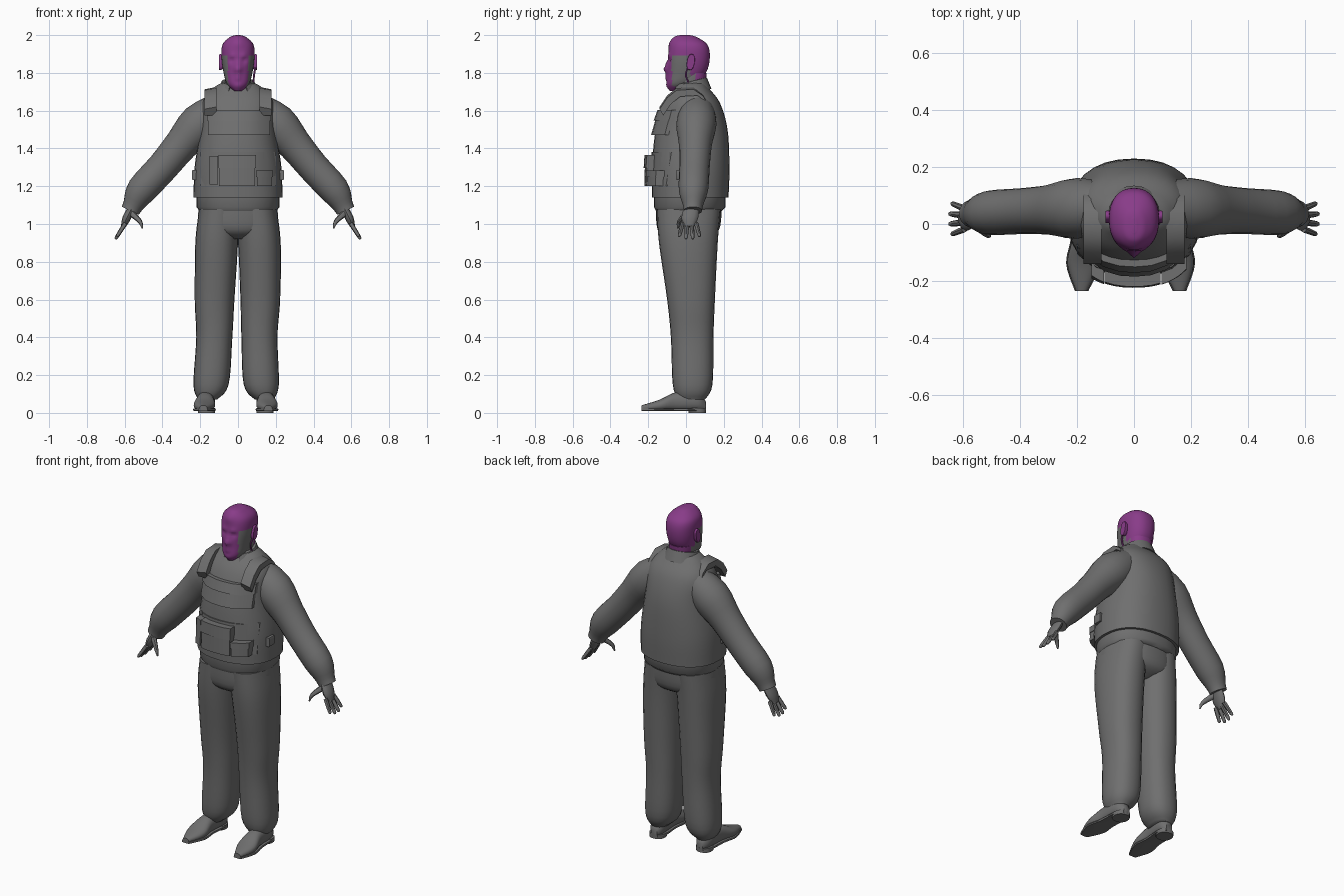
import bpy, bmesh, math
from mathutils import Vector

if "Cube" in bpy.data.objects:
    bpy.data.objects.remove(bpy.data.objects["Cube"])


def material(name, red, green, blue):
    mat = bpy.data.materials.new(name)
    mat.use_nodes = True
    mat.diffuse_color = (red, green, blue, 1)
    mat.node_tree.nodes["Principled BSDF"].inputs["Base Color"].default_value = mat.diffuse_color
    return mat


GREY = material("cloth grey", .16, .16, .16)
PURPLE = material("skin purple", .25, .045, .25)


def smooth_rows(rows, steps=5):
    """Fill in a few profile rows with a smooth curve through all of them."""
    rows = [Vector(row) for row in rows]
    filled = []
    for i in range(len(rows) - 1):
        start, end = rows[i], rows[i + 1]
        leave = (end - rows[max(i - 1, 0)]) / 2
        arrive = (rows[min(i + 2, len(rows) - 1)] - start) / 2
        for step in range(steps):
            t = step / steps
            ease = t * t * (3 - 2 * t)
            filled.append(start.lerp(end, ease) + leave * t * (1 - t) ** 2 - arrive * t * t * (1 - t))
    return filled + [rows[-1]]


def skin(name, rings, mats=(GREY,), angle=45, rule=None):
    """Bridge a row of point rings into a closed, smooth-shaded solid."""
    bm = bmesh.new()
    loops = [[bm.verts.new(point) for point in ring] for ring in rings]
    for lower, upper in zip(loops, loops[1:]):
        for i in range(len(lower)):
            bm.faces.new((lower[i - 1], lower[i], upper[i], upper[i - 1]))
    bm.faces.new(loops[0])
    bm.faces.new(loops[-1])
    bmesh.ops.recalc_face_normals(bm, faces=bm.faces)
    if rule:
        for face in bm.faces:
            face.material_index = rule(face.calc_center_median())
    mesh = bpy.data.meshes.new(name)
    bm.to_mesh(mesh)
    bm.free()
    for mat in mats:
        mesh.materials.append(mat)
    mesh.polygons.foreach_set("use_smooth", [True] * len(mesh.polygons))
    mesh.set_sharp_from_angle(angle=math.radians(angle))
    bpy.context.collection.objects.link(bpy.data.objects.new(name, mesh))


def oval(center, across, along, sides=24, power=2.3):
    """Rounded ring spanned by the vectors across and along."""
    ring = []
    for i in range(sides):
        turn = math.tau * i / sides
        c, s = math.cos(turn), math.sin(turn)
        ring.append(Vector(center)
                    + Vector(across) * math.copysign(abs(c) ** (2 / power), c)
                    + Vector(along) * math.copysign(abs(s) ** (2 / power), s))
    return ring


def level_rings(rows, sides=32):
    """Level ovals from rows of height, half width, front and back."""
    return [oval((0, (front + back) / 2, z), (width, 0, 0), (0, (back - front) / 2, 0), sides)
            for z, width, front, back in rows]


def tube(name, path, depth=1, mats=(GREY,), sides=12):
    """Limb along points of x, y, z and radius; depth widens it in y."""
    path = smooth_rows(path, 3)
    rings = []
    for i, (x, y, z, radius) in enumerate(path):
        run = path[min(i + 1, len(path) - 1)] - path[max(i - 1, 0)]
        across = Vector((-run.z, 0, run.x)).normalized() * radius
        rings.append(oval((x, y, z), across, (0, radius * depth, 0), sides, 2))
    skin(name, rings, mats)


# Vest body and the shirt hem below it
vest_rows = smooth_rows([(1.14, .235, -.18, .225), (1.3, .23, -.18, .23), (1.5, .2, -.16, .22),
                         (1.64, .19, -.11, .18), (1.72, .13, -.05, .12), (1.75, .08, -.03, .1)])
skin("vest", level_rings(vest_rows))
skin("shirt_hem", level_rings([(1.07, .205, -.16, .19), (1.09, .22, -.17, .21),
                               (1.16, .22, -.17, .21)]))


def vest_front(x, z):
    """Front surface of the vest at a given place."""
    _, width, front, back = min(vest_rows, key=lambda row: abs(row[0] - z))
    above = next(i for i, row in enumerate(vest_rows) if row[0] > z)
    low, high = vest_rows[above - 1], vest_rows[above]
    _, width, front, back = low.lerp(high, (z - low[0]) / (high[0] - low[0]))
    bulge = (1 - abs(x / width) ** 2.3) ** (1 / 2.3)
    return (front + back) / 2 - bulge * (back - front) / 2


def panel(name, left, right, bottom, top, thick, steps=6):
    """Padded plate that follows the front of the vest."""
    rings = []
    for i in range(steps + 1):
        x = left + (right - left) * i / steps
        low, high = vest_front(x, bottom), vest_front(x, top)
        rings.append([(x, low - thick, bottom), (x, low + .02, bottom),
                      (x, high + .02, top), (x, high - thick, top)])
    skin(name, rings, angle=30)


def pouch(name, left, right, bottom, top, thick):
    """Panel with a slightly larger flap over its upper part."""
    panel(name, left, right, bottom, top, thick)
    rim = .004
    panel(name + "_flap", left - rim, right + rim, top - (top - bottom) * .4, top + rim, thick + rim)


panel("waist_band", -.2, .2, 1.2, 1.38, .007)
panel("narrow_pouch", -.15, -.105, 1.21, 1.36, .045)
pouch("chest_pocket", -.16, .17, 1.47, 1.6, .02)
pouch("large_pouch", -.1, .09, 1.2, 1.36, .04)
pouch("small_pouch", .1, .18, 1.2, 1.28, .04)

# Shirt collar, open at the throat
collar = []
for i in range(19):
    turn = math.radians(-60 + 300 * i / 18)
    out = Vector((math.cos(turn), math.sin(turn), 0))
    center = out * .09 + Vector((0, .025, 1.725 + out.y * .02))
    rise = Vector((0, 0, .03)) - out * .012
    thin = out * .008
    collar.append([center - rise - thin, center - rise + thin, center + rise + thin, center + rise - thin])
skin("shirt_collar", collar)

# Neck, purple at the throat
skin("neck", level_rings([(1.62, .05, -.105, .07), (1.68, .055, -.08, .09),
                          (1.72, .07, -.05, .1), (1.8, .07, -.04, .11)]),
     (PURPLE, GREY), rule=lambda spot: int(abs(spot.x) > .045 and spot.y < .05))

# Head, shaped by soft facial forms of x, z, spread and forward push
forms = [(0, 1.82, .018, .022), (0, 1.85, .012, .01), (0, 1.79, .013, .008),
         (0, 1.77, .013, .008), (0, 1.73, .02, .006), (0, 1.96, .03, .008)]
for side in (1, -1):
    forms += [(side * .032, 1.867, .013, -.011), (side * .03, 1.89, .014, .006)]
head_rings = level_rings(smooth_rows([
    (1.705, .02, -.085, -.03), (1.74, .058, -.1, .04), (1.8, .076, -.098, .105),
    (1.88, .087, -.095, .126), (1.95, .082, -.084, .113), (1.99, .042, -.06, .055),
    (2, .01, -.03, .02)], 7), 48)
for ring in head_rings:
    for point in ring:
        if point.y < -.02:
            point.y -= sum(push * math.exp(-((point.x - x) ** 2 + (point.z - z) ** 2) / spread ** 2)
                           for x, z, spread, push in forms)


def cheek(spot):
    return int(abs(spot.x) > .045 and -.075 < spot.y < .025 and spot.z < 1.89)


skin("head", head_rings, (PURPLE, GREY), 60, cheek)
tube("earpiece_wire", [(.092, .01, 1.83, .005), (.084, 0, 1.78, .005), (.08, .04, 1.7, .005)],
     mats=(PURPLE,), sides=6)

# Trouser seat
skin("trouser_seat", level_rings(smooth_rows([(.92, .06, -.09, .1), (.97, .2, -.15, .175),
                                              (1.1, .207, -.16, .19)])))

# Rows of height, inner and outer x, front and back
leg_rows = smooth_rows([(.07, .1, .2, -.04, .1), (.15, .04, .226, -.07, .14),
                        (.4, .024, .215, -.08, .145), (.6, .016, .226, -.1, .153),
                        (.9, 0, .226, -.143, .168), (1.08, -.01, .205, -.155, .183)])
# Rows of y, half width and height
shoe_rows = smooth_rows([(.105, .02, .05), (.06, .045, .1), (-.05, .045, .1),
                         (-.14, .056, .06), (-.235, .02, .03)])
# Rows of x, z and radius
sleeve_rows = [(.08, 1.62, .085), (.2, 1.53, .11), (.3, 1.42, .09), (.4, 1.3, .083),
               (.51, 1.18, .08), (.555, 1.1, .055), (.57, 1.07, .05)]

for side, label in ((1, "left"), (-1, "right")):
    # Trouser legs, both leaning a little to the right at the foot
    leg = []
    for z, inner, outer, front, back in leg_rows:
        x = side * (inner + outer) / 2 - .015 * max(0, .8 - z)
        leg.append(oval((x, (front + back) / 2, z),
                        ((outer - inner) / 2, 0, 0), (0, (back - front) / 2, 0)))
    skin(label + "_trouser_leg", leg)

    # Shoes with sole and heel, toes turned out
    shoe, sole = [], []
    for y, width, height in shoe_rows:
        x = side * (.158 - y * .06) - .012
        shoe.append(oval((x, y, height / 2 + .01), (width, 0, 0), (0, 0, height / 2)))
        sole.append(oval((x, y, .017), (width + .004, 0, 0), (0, 0, .007), 12, 6))
    skin(label + "_shoe", shoe)
    skin(label + "_sole", sole)
    skin(label + "_heel", [oval((side * .155 - .012, .06, z), (.046, 0, 0), (0, .046, 0))
                           for z in (0, .025)])

    # Shoulder strap and side buckle
    near, far = side * .115, side * .178
    skin(label + "_shoulder_strap",
         [[(near, y, z), (far, y, z - .012), (far, y + .02, z - .045), (near, y + .02, z - .045)]
          for y, z in ((-.14, 1.62), (-.1, 1.68), (-.05, 1.72), (.04, 1.725), (.09, 1.69))])
    skin(label + "_side_buckle",
         [oval((side * .23, y, 1.26), (.014, 0, 0), (0, 0, .027), 12, 6) for y in (-.05, 0)])

    # Sleeve and palm
    tube(label + "_sleeve", [(side * x, .065 - x * .05, z, radius) for x, z, radius in sleeve_rows],
         .97, sides=20)
    tube(label + "_palm", [(side * .56, .03, 1.09, .02), (side * .59, .02, 1.03, .022),
                           (side * .608, .018, .985, .012)], 2)

    # Fingers fan out and the longest is in the middle
    for i, finger in enumerate(("index", "middle", "ring", "little")):
        spread = i - 1.5
        reach = .054 - .004 * spread ** 2
        points = [(0, .012), (.5, .011), (.9, .009), (1, .004)]
        tube(f"{label}_{finger}_finger",
             [(side * (.596 + reach * t), .018 + spread * (.024 + .012 * t), 1.005 - reach * t * 1.6, radius)
              for t, radius in points], sides=8)
    tube(label + "_thumb", [(side * .568, .005, 1.06, .018), (side * .52, -.035, 1.015, .012),
                            (side * .506, -.043, .977, .004)], sides=8)

    # Ears
    skin(label + "_ear", [oval((side * x, .025, 1.857), (0, .02 * size, -.006), (0, .008, .042 * size))
                          for x, size in ((.075, .8), (.092, 1), (.1, .95), (.1, .6))], (PURPLE,))
